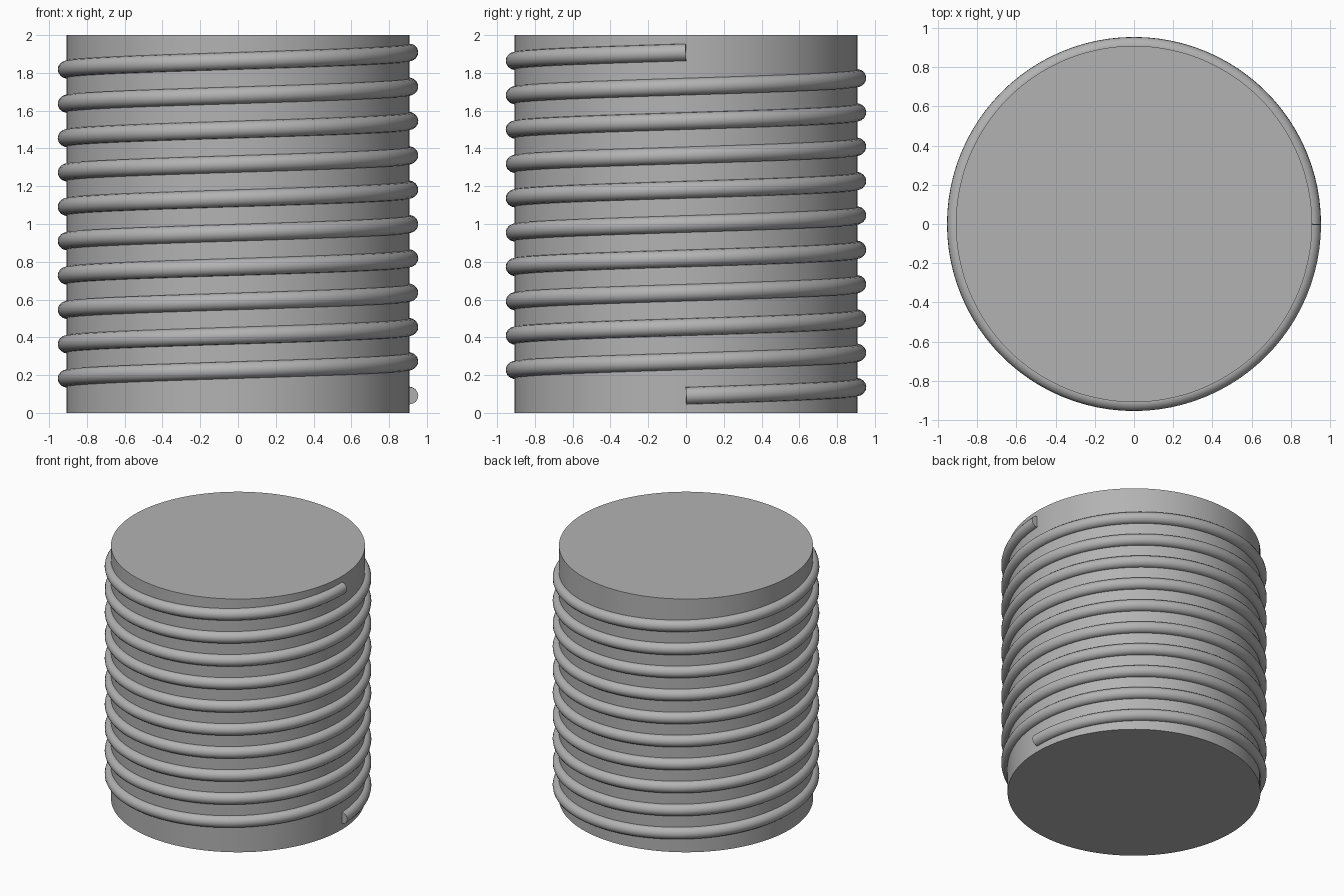
import bpy
from math import cos, sin, pi, radians

if "Cube" in bpy.data.objects:
    bpy.data.objects.remove(bpy.data.objects["Cube"])

RADIUS, HEIGHT = 0.909, 2.0
TUBE = RADIUS / 20
TURNS, STEPS = 10, 96
PITCH = HEIGHT / (TURNS + 1)

# Single grey material
grey = bpy.data.materials.new("grey")
grey.use_nodes = True
color = (0.45, 0.45, 0.45, 1)
grey.diffuse_color = color
grey.node_tree.nodes["Principled BSDF"].inputs["Base Color"].default_value = color


def finish(obj, name):
    obj.name = name
    obj.data.materials.clear()
    obj.data.materials.append(grey)
    bpy.ops.object.select_all(action='DESELECT')
    obj.select_set(True)
    bpy.context.view_layer.objects.active = obj
    bpy.ops.object.shade_smooth_by_angle(angle=radians(35))


# Solid drum
bpy.ops.mesh.primitive_cylinder_add(vertices=128, radius=RADIUS, depth=HEIGHT,
                                    location=(0, 0, HEIGHT / 2))
finish(bpy.context.object, "drum")

# Helical coil half sunk into the drum wall
curve = bpy.data.curves.new("coil", 'CURVE')
curve.dimensions = '3D'
curve.bevel_depth = TUBE
curve.bevel_resolution = 6
curve.use_fill_caps = True
spline = curve.splines.new('POLY')
spline.points.add(TURNS * STEPS)
for i, point in enumerate(spline.points):
    a = 2 * pi * i / STEPS
    z = PITCH * (0.5 + i / STEPS)
    point.co = (RADIUS * cos(a), RADIUS * sin(a), z, 1)
coil = bpy.data.objects.new("coil", curve)
bpy.context.collection.objects.link(coil)
bpy.ops.object.select_all(action='DESELECT')
coil.select_set(True)
bpy.context.view_layer.objects.active = coil
bpy.ops.object.convert(target='MESH')
finish(bpy.context.object, "coil")
